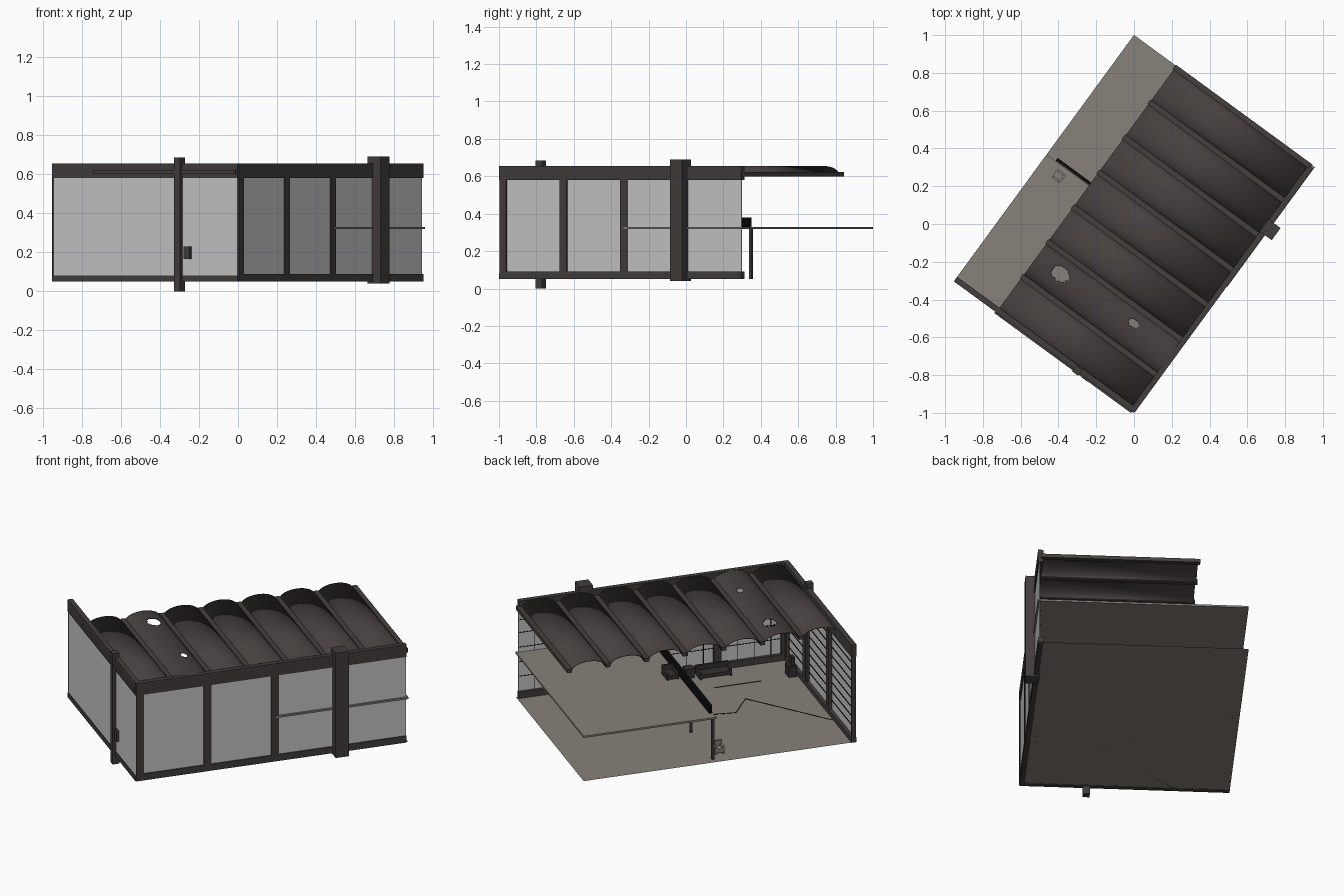
import bpy, bmesh, math
from mathutils import Matrix

old = bpy.data.objects.get("Cube")
if old:
    bpy.data.objects.remove(old)

# Local frame: x runs along the long wall, y along the short wall, origin at their corner
L, W = 1.611, 1.178
PLACE = Matrix.Translation((0, -0.995, 0)) @ Matrix.Rotation(math.radians(53.83), 4, 'Z')
FLOOR, TOP, MEZZ = 0.052, 0.655, 0.325


def material(name, r, g, b):
    m = bpy.data.materials.new(name)
    m.use_nodes = True
    m.diffuse_color = (r, g, b, 1)
    m.node_tree.nodes["Principled BSDF"].inputs["Base Color"].default_value = (r, g, b, 1)
    return m


FRAME = material("dark brown steel", 0.056, 0.047, 0.047)
ROOF = material("brown roof", 0.061, 0.050, 0.048)
GLASS = material("pale grey glass", 0.58, 0.58, 0.58)
STONE = material("dusty concrete", 0.245, 0.220, 0.190)
BLACK = material("black iron", 0.004, 0.004, 0.004)
DARK = material("dark furniture", 0.035, 0.031, 0.030)


def finish(name, bm, mat):
    me = bpy.data.meshes.new(name)
    bm.to_mesh(me)
    bm.free()
    me.materials.append(mat)
    ob = bpy.data.objects.new(name, me)
    bpy.context.collection.objects.link(ob)
    ob.matrix_world = PLACE
    return ob


def boxes(name, mat, *ranges):
    """One object made of boxes, each given as x0, x1, y0, y1, z0, z1."""
    bm = bmesh.new()
    for x0, x1, y0, y1, z0, z1 in ranges:
        m = Matrix.Translation(((x0 + x1) / 2, (y0 + y1) / 2, (z0 + z1) / 2))
        bmesh.ops.create_cube(bm, size=1, matrix=m @ Matrix.Diagonal((x1 - x0, y1 - y0, z1 - z0, 1)))
    return finish(name, bm, mat)


# Ground floor, a single sheet
bm = bmesh.new()
bm.faces.new([bm.verts.new((x, y, FLOOR)) for x, y in ((0, 0), (L, 0), (L, W), (0, W))])
finish("floor", bm, STONE)

# Long wall: beams, posts, glass and inner glazing bars
boxes("long_wall_beams", FRAME,
      (0, L - 0.01, -0.005, 0.025, 0.05, 0.09), (0, L - 0.01, -0.005, 0.025, 0.58, TOP))
STEP = 0.4
boxes("long_wall_posts", FRAME,
      *[(max(0, i * STEP), i * STEP + 0.045, -0.005, 0.025, 0.06, 0.6) for i in range(4)])
boxes("long_wall_glass", GLASS, (0.01, L - 0.012, 0.002, 0.006, 0.07, 0.6))
BAR = 0.003
boxes("long_wall_bars", BLACK,
      *[(0.02, L - 0.02, 0.006, 0.009, z, z + BAR) for z in (0.18, 0.27, 0.36, 0.45, 0.53)],
      *[(i * STEP / 4, i * STEP / 4 + BAR, 0.006, 0.009, 0.08, 0.59) for i in range(1, 16)])

# Short wall: beams, inner posts, glass and horizontal bars
boxes("short_wall_beams", FRAME,
      (-0.005, 0.025, 0, W, 0.05, 0.08), (-0.005, 0.025, 0, W, 0.58, TOP))
boxes("short_wall_posts", FRAME,
      *[(0.004, 0.025, y, y + 0.04, 0.06, 0.6) for y in (0.0, 0.33, 0.74)],
      (-0.004, 0.025, W - 0.008, W, 0.06, 0.6))
boxes("short_wall_glass", GLASS, (-0.001, 0.004, 0.005, W - 0.006, 0.07, 0.6))
boxes("short_wall_bars", BLACK,
      *[(0.004, 0.008, 0.02, W - 0.01, 0.08 + i * 0.055, 0.08 + i * 0.055 + BAR) for i in range(1, 9)])

# Outer pillars and the small box beside the thin one
boxes("large_pillar", FRAME, (1.164, 1.244, -0.052, 0.028, 0.04, 0.69))
boxes("thin_pillar", FRAME, (-0.02, 0.02, 0.352, 0.392, 0, 0.685))
boxes("meter_box", FRAME, (-0.016, 0.012, 0.295, 0.335, 0.165, 0.23))

# Roof ribs and barrel vaults
DEPTH, BAYS = 0.9, 7
PITCH = (L - 0.01) / BAYS
boxes("roof_ribs", ROOF,
      *[(i * PITCH - 0.014, i * PITCH + 0.014, 0.01, DEPTH + 0.006, 0.6, 0.622) for i in range(BAYS + 1)])
HOLES = ((0.36, 0.745, 0.038, 0.05), (0.379, 0.277, 0.022, 0.028))


def vault(i):
    n_arc, n_len = (40, 90) if i == 1 else (20, 1)
    bm = bmesh.new()
    rows = []
    for j in range(n_len + 1):
        row = []
        for k in range(n_arc + 1):
            a = math.pi * k / n_arc
            x = (i + 0.5) * PITCH - 0.104 * math.cos(a)
            row.append(bm.verts.new((x, 0.01 + (DEPTH - 0.01) * j / n_len, 0.605 + 0.05 * math.sin(a))))
        rows.append(row)
    for r0, r1 in zip(rows, rows[1:]):
        for k in range(n_arc):
            bm.faces.new((r0[k], r0[k + 1], r1[k + 1], r1[k]))
    # Broken openings in the second bay
    gone = []
    for f in bm.faces:
        c = f.calc_center_median()
        if i == 1 and any(((c.x - x) / rx) ** 2 + ((c.y - y) / ry) ** 2 < 1 for x, y, rx, ry in HOLES):
            gone.append(f)
    bmesh.ops.delete(bm, geom=gone, context='FACES')
    ob = finish(f"roof_vault_{i + 1}", bm, ROOF)
    mod = ob.modifiers.new("thickness", 'SOLIDIFY')
    mod.thickness = 0.004
    mod.offset = -1
    bpy.ops.object.select_all(action='DESELECT')
    ob.select_set(True)
    bpy.context.view_layer.objects.active = ob
    bpy.ops.object.shade_smooth_by_angle(angle=math.radians(40))


for i in range(BAYS):
    vault(i)

# Mezzanine with its railing and support posts
EDGE = 0.825
boxes("mezzanine", STONE, (EDGE, L, -0.008, W, MEZZ - 0.006, MEZZ + 0.005))
boxes("mezzanine_railing", BLACK, (EDGE + 0.005, EDGE + 0.022, 0.03, 1.12, MEZZ + 0.005, 0.38))
boxes("mezzanine_posts", FRAME,
      *[(EDGE, EDGE + 0.014, y, y + 0.014, FLOOR, MEZZ) for y in (0.37, 0.75, 1.13)])


def seat(name, mat, x, y, w, d, h):
    """A seat with a back toward the long wall and two arms."""
    z = FLOOR if x < EDGE else MEZZ
    t = 0.012
    boxes(name, mat, (x, x + w, y, y + d, z + 0.008, z + h * 0.5), (x, x + w, y, y + t, z, z + h),
          (x, x + t, y, y + d, z, z + h * 0.7), (x + w - t, x + w, y, y + d, z, z + h * 0.7))


# Furniture
seat("sofa", DARK, 0.37, 0.04, 0.19, 0.08, 0.06)
seat("mezzanine_armchair", DARK, 0.86, 0.53, 0.07, 0.10, 0.06)
seat("floor_chair", STONE, 0.745, 1.03, 0.055, 0.055, 0.065)
boxes("side_table", DARK, (0.58, 0.63, 0.03, 0.08, FLOOR, 0.11))
boxes("cabinet", DARK, (0.03, 0.08, 0.19, 0.25, FLOOR, 0.12), (0.04, 0.06, 0.2, 0.24, 0.12, 0.17))

# Floor seam and crack
boxes("floor_seam", FRAME, (0.24, 0.52, 0.24, 0.245, FLOOR, FLOOR + 0.003))
path = [(0.736, 0.56), (0.51, 0.595), (0.40, 0.436), (0.03, 0.86)]
bm = bmesh.new()
for (x0, y0), (x1, y1) in zip(path, path[1:]):
    turn = Matrix.Rotation(math.atan2(y1 - y0, x1 - x0), 4, 'Z')
    mid = Matrix.Translation(((x0 + x1) / 2, (y0 + y1) / 2, FLOOR + 0.001))
    size = Matrix.Diagonal((math.hypot(x1 - x0, y1 - y0), 0.004, 0.002, 1))
    bmesh.ops.create_cube(bm, size=1, matrix=mid @ turn @ size)
finish("floor_crack", bm, BLACK)
